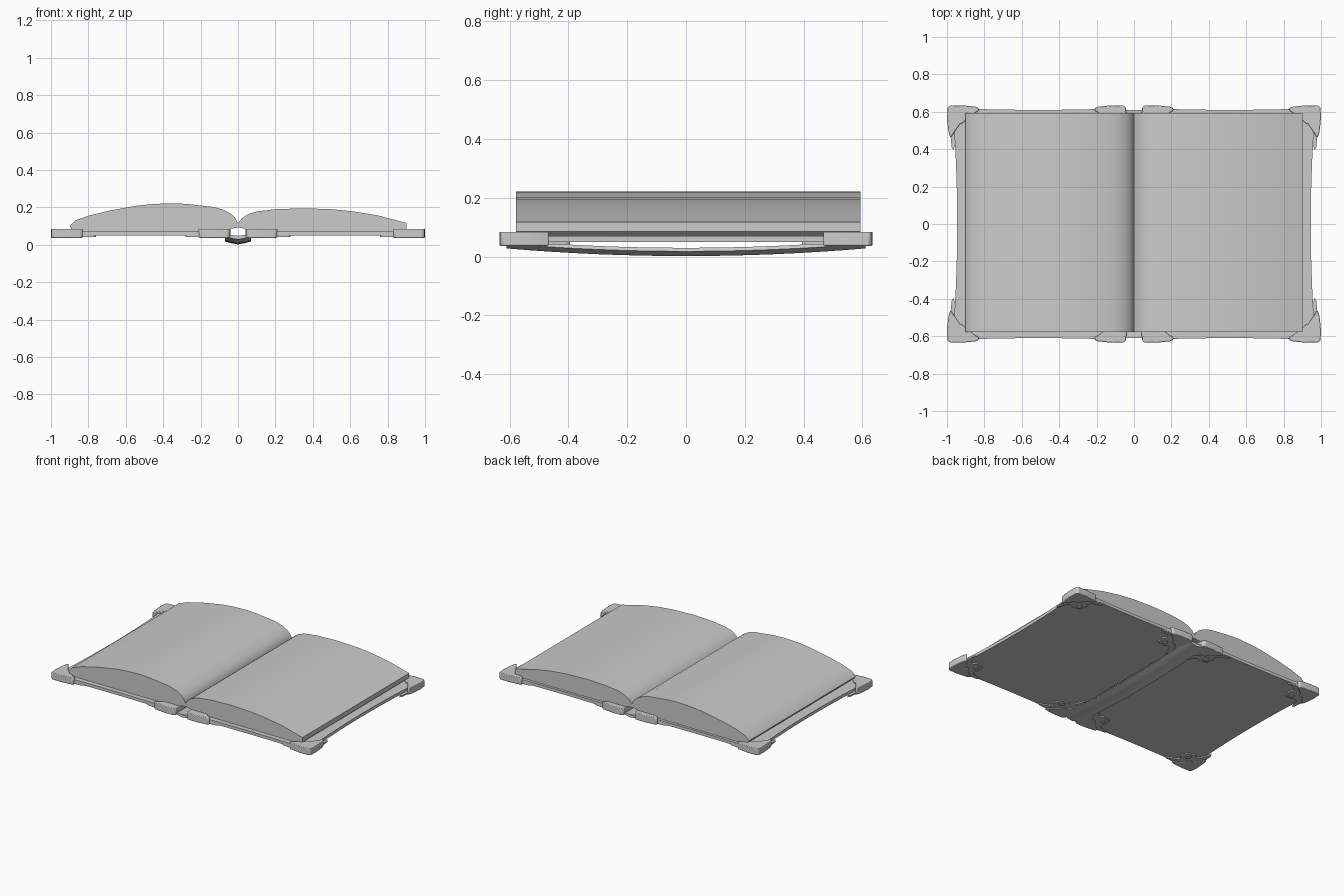
import bpy, bmesh, math

if "Cube" in bpy.data.objects:
    bpy.data.objects.remove(bpy.data.objects["Cube"])


def make_object(name, bm, smooth=None, bevel=0):
    bmesh.ops.recalc_face_normals(bm, faces=bm.faces)
    me = bpy.data.meshes.new(name)
    bm.to_mesh(me)
    bm.free()
    ob = bpy.data.objects.new(name, me)
    bpy.context.collection.objects.link(ob)
    if bevel:
        m = ob.modifiers.new("bevel", 'BEVEL')
        m.width, m.segments, m.limit_method = bevel, 2, 'ANGLE'
    if smooth:
        bpy.ops.object.select_all(action='DESELECT')
        bpy.context.view_layer.objects.active = ob
        ob.select_set(True)
        bpy.ops.object.shade_smooth_by_angle(angle=math.radians(smooth))
    return ob


def loft(bm, loops):
    """Skin a list of closed point loops and cap both ends."""
    rings = [[bm.verts.new(p) for p in loop] for loop in loops]
    n = len(rings[0])
    for a, b in zip(rings, rings[1:]):
        for i in range(n):
            j = (i + 1) % n
            bm.faces.new((a[i], a[j], b[j], b[i]))
    bm.faces.new(rings[0][::-1])
    bm.faces.new(rings[-1])


def slab(bm, outline, z0, z1):
    loft(bm, [[(x, y, z) for x, y in outline] for z in (z0, z1)])


# page blocks: different thickness on each side, extruded along y
left_pages = [(-0.90, 0.10), (-0.87, 0.13), (-0.80, 0.155), (-0.69, 0.182),
              (-0.54, 0.209), (-0.45, 0.218), (-0.35, 0.222), (-0.27, 0.218),
              (-0.13, 0.202), (-0.08, 0.188), (-0.04, 0.167), (-0.015, 0.145),
              (0, 0.115), (0, 0.092), (-0.04, 0.086), (-0.09, 0.068),
              (-0.87, 0.068), (-0.89, 0.085)]
right_pages = [(0, 0.115), (0.02, 0.14), (0.05, 0.162), (0.10, 0.178),
               (0.20, 0.19), (0.35, 0.195), (0.50, 0.19), (0.62, 0.178),
               (0.75, 0.156), (0.90, 0.117), (0.90, 0.085), (0.88, 0.068),
               (0.09, 0.068), (0.04, 0.086), (0, 0.092)]
for name, prof in (("left_pages", left_pages), ("right_pages", right_pages)):
    bm = bmesh.new()
    loft(bm, [[(x, y, z) for x, z in prof] for y in (-0.578, 0.594)])
    make_object(name, bm, smooth=30)


# cover boards with slightly concave edges
N = 10
T = [-1 + 2 * i / N for i in range(N)]


def cover_outline(s):
    cx, hx = 0.51, 0.46
    ex = lambda t: 0.435 + (hx - 0.435) * t * t
    ey = lambda t: 0.61 + 0.01 * t * t
    pts = [(cx + hx * t, -ey(t)) for t in T]
    pts += [(cx + ex(t), 0.62 * t) for t in T]
    pts += [(cx - hx * t, ey(t)) for t in T]
    pts += [(cx - hx, -0.62 * t) for t in T]
    return [(s * x, y) for x, y in pts]


for name, s in (("left_cover", -1), ("right_cover", 1)):
    bm = bmesh.new()
    slab(bm, cover_outline(s), 0.05, 0.071)
    make_object(name, bm)

# spine: shallow V section that bows downward in the middle
bm = bmesh.new()
loops = []
for i in range(17):
    t = -1 + i / 8
    d = 0.026 * t * t
    loops.append([(x, 0.61 * t, z + d) for x, z in
                  ((-0.07, 0.018), (-0.035, 0.008), (0, 0.002), (0.035, 0.008),
                   (0.07, 0.018), (0.065, 0.03), (0, 0.022), (-0.065, 0.03))])
loft(bm, loops)
make_object("spine", bm, smooth=30)

# metal corner guards: u, v measured inward from the corner
guard = [(0.003, 0.012), (0.015, 0.002), (0.08, 0), (0.16, 0.009), (0.17, 0.018),
         (0.17, 0.03), (0.15, 0.04), (0.10, 0.08), (0.085, 0.095), (0.07, 0.10),
         (0.035, 0.15), (0.025, 0.168), (0.015, 0.168), (0.006, 0.13), (0, 0.06)]
half = [(0.02, 0.015), (0.17, 0.02), (0.225, 0.025), (0.24, 0.035), (0.205, 0.045),
        (0.17, 0.06), (0.155, 0.08), (0.17, 0.105), (0.165, 0.13)]
plate = half + [(0.162, 0.158)] + [(v, u) for u, v in half[:0:-1]]

for side, s in (("left", -1), ("right", 1)):
    for edge, inner in (("outer", False), ("inner", True)):
        for end, e in (("front", -1), ("back", 1)):
            def place(u, v):
                return (s * (0.04 + u if inner else 1 - u), e * (0.635 - v))
            name = f"{side}_{edge}_{end}"
            bm = bmesh.new()
            slab(bm, [place(u, v) for u, v in guard], 0.037, 0.084)
            make_object(name + "_guard", bm, smooth=30, bevel=0.004)
            # ornamental underside plate with two raised bosses
            bm = bmesh.new()
            slab(bm, [place(u, v) for u, v in plate], 0.042, 0.052)
            for c, r in ((0.075, 0.03), (0.13, 0.02)):
                ring = [place(c + r * math.cos(a * math.pi / 8),
                              c + r * math.sin(a * math.pi / 8)) for a in range(16)]
                slab(bm, ring, 0.037, 0.045)
            make_object(name + "_plate", bm)
